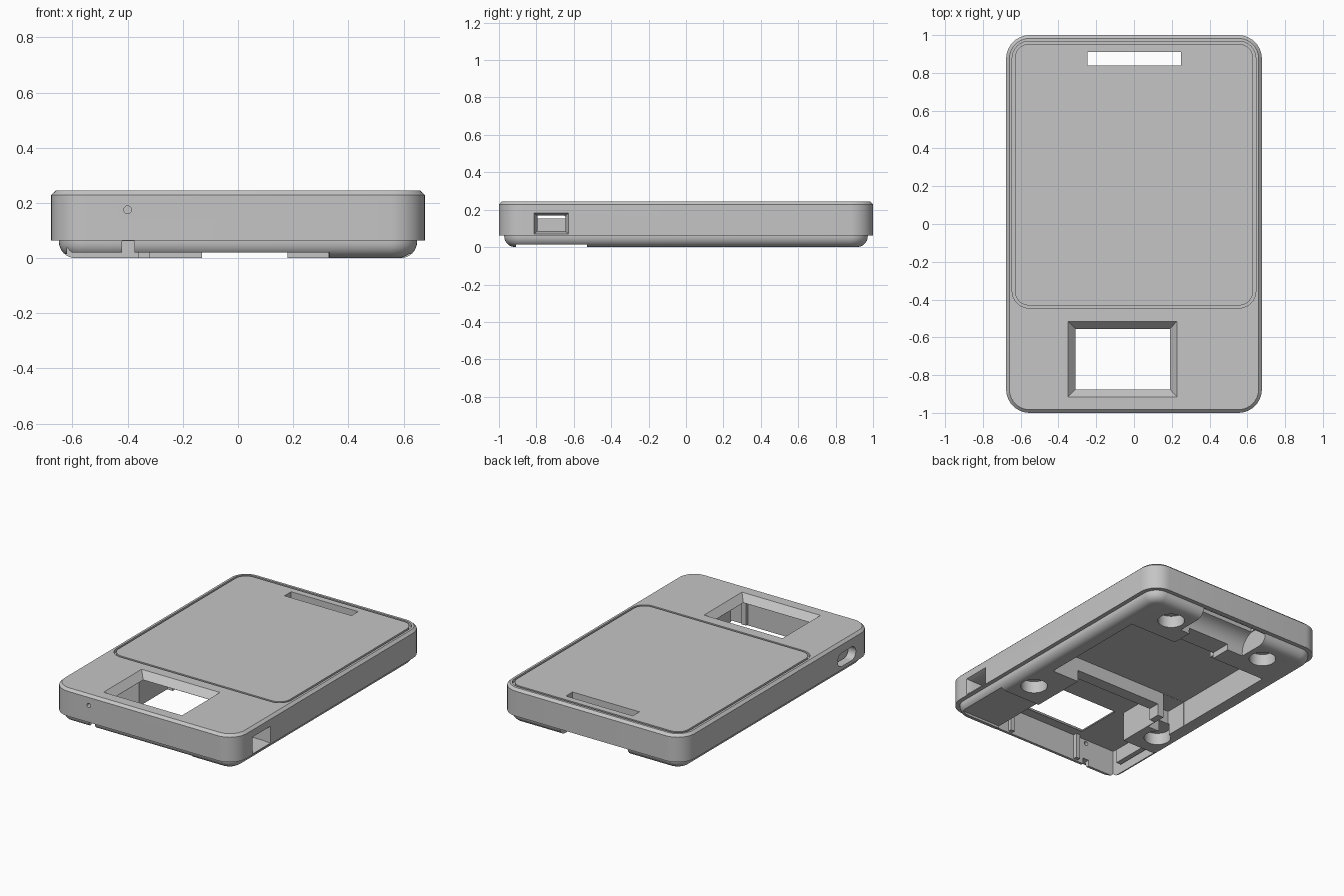
import bpy, bmesh, math

cube = bpy.data.objects.get("Cube")
if cube:
    bpy.data.objects.remove(cube, do_unlink=True)

grey = bpy.data.materials.new("grey_plastic")
grey.use_nodes = True
colour = (0.56, 0.56, 0.56, 1)
grey.diffuse_color = colour
grey.node_tree.nodes["Principled BSDF"].inputs["Base Color"].default_value = colour

W, L, H = 0.677, 1.0, 0.245


def outline(u0, u1, v0, v1, r, steps=10):
    """Corner points of a rectangle, rounded when r is above zero."""
    if r <= 0:
        return [(u0, v0), (u1, v0), (u1, v1), (u0, v1)]
    pts = []
    centres = [(u1 - r, v1 - r), (u0 + r, v1 - r), (u0 + r, v0 + r), (u1 - r, v0 + r)]
    for k, (cu, cv) in enumerate(centres):
        for i in range(steps + 1):
            a = math.pi / 2 * (k + i / steps)
            pts.append((cu + r * math.cos(a), cv + r * math.sin(a)))
    return pts


def loft(name, rings, axis="z"):
    """Solid through rings of (u0, u1, v0, v1, radius, height) along an axis."""
    turn = {"z": lambda u, v, w: (u, v, w),
            "x": lambda u, v, w: (w, u, v),
            "y": lambda u, v, w: (v, w, u)}[axis]
    bm = bmesh.new()
    loops = [[bm.verts.new(turn(u, v, ring[5])) for u, v in outline(*ring[:5])]
             for ring in rings]
    n = len(loops[0])
    for a, b in zip(loops, loops[1:]):
        for i in range(n):
            j = (i + 1) % n
            bm.faces.new((a[i], a[j], b[j], b[i]))
    bm.faces.new(loops[0][::-1])
    bm.faces.new(loops[-1])
    bmesh.ops.remove_doubles(bm, verts=bm.verts, dist=1e-5)
    bmesh.ops.recalc_face_normals(bm, faces=bm.faces)
    mesh = bpy.data.meshes.new(name)
    bm.to_mesh(mesh)
    bm.free()
    mesh.materials.append(grey)
    ob = bpy.data.objects.new(name, mesh)
    bpy.context.collection.objects.link(ob)
    return ob


def block(name, x0, x1, y0, y1, z0, z1, r=0):
    return loft(name, [(x0, x1, y0, y1, r, z0), (x0, x1, y0, y1, r, z1)])


def rod(name, u, v, r, w0, w1, axis):
    ring = (u - r, u + r, v - r, v + r, r)
    return loft(name, [ring + (w0,), ring + (w1,)], axis)


def cut(target, cutter):
    cutter.hide_render = True
    mod = target.modifiers.new("cut", "BOOLEAN")
    mod.operation = "DIFFERENCE"
    mod.solver = "EXACT"
    mod.object = cutter
    bpy.context.view_layer.objects.active = target
    bpy.ops.object.modifier_apply(modifier=mod.name)
    bpy.data.objects.remove(cutter, do_unlink=True)


def smooth(ob):
    bpy.ops.object.select_all(action="DESELECT")
    ob.select_set(True)
    bpy.context.view_layer.objects.active = ob
    bpy.ops.object.shade_smooth_by_angle(angle=math.radians(30))


# Case: rounded underside, overhanging upper shell, chamfered top edge
profile = []
for i in range(9):
    a = math.pi / 2 * i / 8
    profile.append((0.088 - 0.06 * math.sin(a), 0.058 * (1 - math.cos(a))))
profile += [(0.028, 0.063), (0, 0.063), (0, 0.229), (0.017, H)]
case = loft("case", [(-W + d, W - d, -L + d, L - d, 0.125 - d, z) for d, z in profile])

# Seam around the top panel
cut(case, block("seam", -0.645, 0.645, -0.445, 0.967, 0.222, 0.3, 0.09))
panel = block("top_panel", -0.631, 0.631, -0.431, 0.953, 0.215, H, 0.076)

# Screen window with sloped frame
cut(case, loft("window", [(-0.31, 0.19, -0.875, -0.555, 0, 0.15),
                          (-0.31, 0.19, -0.875, -0.555, 0, 0.2),
                          (-0.35, 0.228, -0.915, -0.515, 0, H),
                          (-0.35, 0.228, -0.915, -0.515, 0, 0.3)]))

# Compartment under the window, open towards the bay below a divider
cut(case, block("compartment", -0.62, 0.33, -0.94, -0.53, -0.1, 0.199))
cut(case, block("compartment_rear", -0.36, 0.329, -0.6, -0.23, -0.1, 0.198))
cut(case, block("divider_gap", -0.32, 0.328, -0.3, -0.1, -0.1, 0.08))
cut(case, block("door_step", -0.7, 0.7, -0.91, -0.53, -0.1, 0.015))
cut(case, block("door_lip", -0.61, 0.331, -1.1, -0.6, -0.1, 0.021))
cut(case, block("latch_slit", -0.42, -0.375, -1.1, -0.93, -0.1, 0.062))

# Main bay, side pocket and channel leading to the strap notch
cut(case, block("bay", -0.53, 0.53, -0.15, 0.61, -0.1, 0.17))
cut(case, block("pocket", -0.529, -0.365, -0.3, 0, -0.1, 0.169))
cut(case, block("channel", -0.13, 0.18, 0.5, 0.85, -0.1, 0.04))

# Curved strap notch at the rear and the slot above it
cut(case, rod("strap_notch", 0.86, 0.02, 0.112, -0.25, 0.25, "x"))
cut(case, block("notch_mouth", -0.249, 0.249, 0.86, 1.1, -0.1, 0.062))
for part in (case, panel):
    cut(part, block("slot", -0.245, 0.248, 0.84, 0.91, 0.05, 0.4))

# Round foot sockets
for side in (-1, 1):
    for x, y in ((0.37, 0.8), (0.5, -0.37)):
        cut(case, rod("socket", side * x, y, 0.083, -0.1, 0.08, "z"))

# Framed port on the left, pill-shaped port on the right, pinhole in front
cut(case, loft("port", [(-0.795, -0.645, 0.085, 0.168, 0, 0.3),
                        (-0.795, -0.645, 0.085, 0.168, 0, 0.64),
                        (-0.812, -0.627, 0.07, 0.182, 0, W),
                        (-0.812, -0.627, 0.07, 0.182, 0, 0.8)], "x"))
cut(case, loft("pill_port", [(-0.82, -0.63, 0.085, 0.175, 0.044, x)
                             for x in (-0.8, -0.6)], "x"))
cut(case, rod("pinhole", 0.175, -0.4, 0.014, -1.1, -0.92, "y"))

# Switch body behind the pill port, bay clips and wall ribs
inner = [block("switch_body", -0.605, -0.57, -0.85, -0.6, 0.06, 0.153)]
for x in (-0.18, 0.2):
    inner.append(block("bay_clip", x, x + 0.04, 0.57, 0.62, 0.03, 0.175))
for x in (0.2, -0.33):
    inner.append(block("wall_rib", x, x + 0.03, -0.945, -0.915, 0.03, 0.2))

for ob in [case, panel] + inner:
    smooth(ob)
